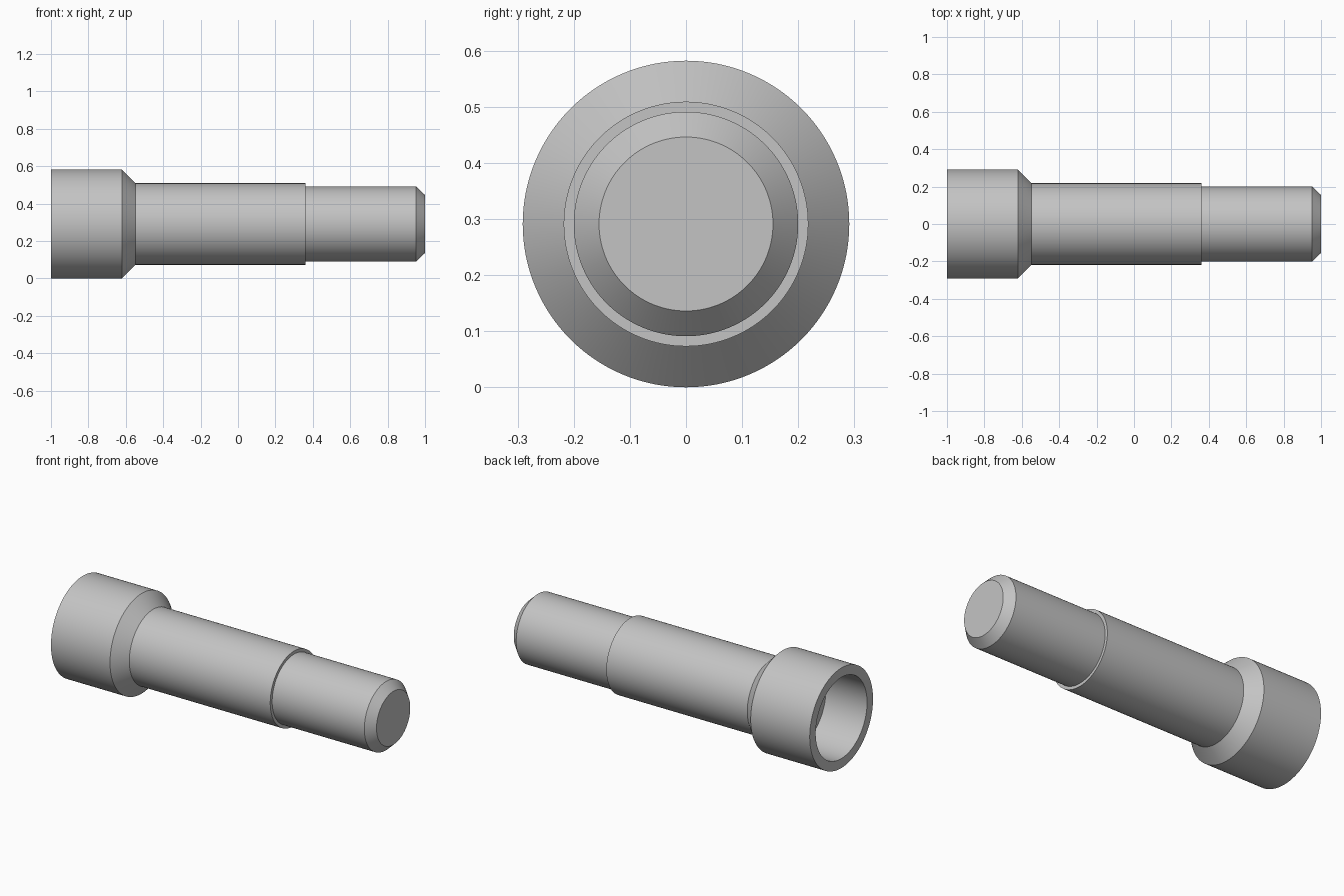
import bpy, bmesh, math
from mathutils import Matrix, Vector

cube = bpy.data.objects.get("Cube")
if cube:
    bpy.data.objects.remove(cube, do_unlink=True)

RADIUS = 0.291   # largest radius, so the head rests on the floor

grey = bpy.data.materials.new("plain grey")
grey.use_nodes = True
grey.diffuse_color = (0.55, 0.55, 0.55, 1)
grey.node_tree.nodes["Principled BSDF"].inputs["Base Color"].default_value = grey.diffuse_color


def turned_part(name, profile, steps=128):
    """Spin an (x, radius) profile round the long axis into a closed solid."""
    bm = bmesh.new()
    verts = [bm.verts.new((x, 0, r)) for x, r in profile]
    edges = [bm.edges.new(pair) for pair in zip(verts, verts[1:])]
    bmesh.ops.spin(bm, geom=verts + edges, cent=(0, 0, 0), axis=(1, 0, 0),
                   angle=math.tau, steps=steps, use_duplicate=False)
    bmesh.ops.remove_doubles(bm, verts=bm.verts, dist=1e-5)
    bmesh.ops.recalc_face_normals(bm, faces=bm.faces)
    bmesh.ops.transform(bm, matrix=Matrix.Translation(Vector((0, 0, RADIUS))), verts=bm.verts)
    mesh = bpy.data.meshes.new(name)
    bm.to_mesh(mesh)
    bm.free()
    mesh.materials.append(grey)
    obj = bpy.data.objects.new(name, mesh)
    bpy.context.collection.objects.link(obj)
    bpy.ops.object.select_all(action='DESELECT')
    obj.select_set(True)
    bpy.context.view_layer.objects.active = obj
    bpy.ops.object.shade_smooth_by_angle(angle=math.radians(25))
    return obj


turned_part("stepped_shaft_with_socket", [
    (-0.735, 0), (-0.735, 0.236), (-1, 0.236),    # blind bore in the head
    (-1, RADIUS), (-0.62, RADIUS),                # head
    (-0.547, 0.218), (0.36, 0.218),               # shoulder and main shank
    (0.36, 0.2), (0.953, 0.2),                    # narrower end
    (1, 0.155), (1, 0),                           # chamfered tip
])
